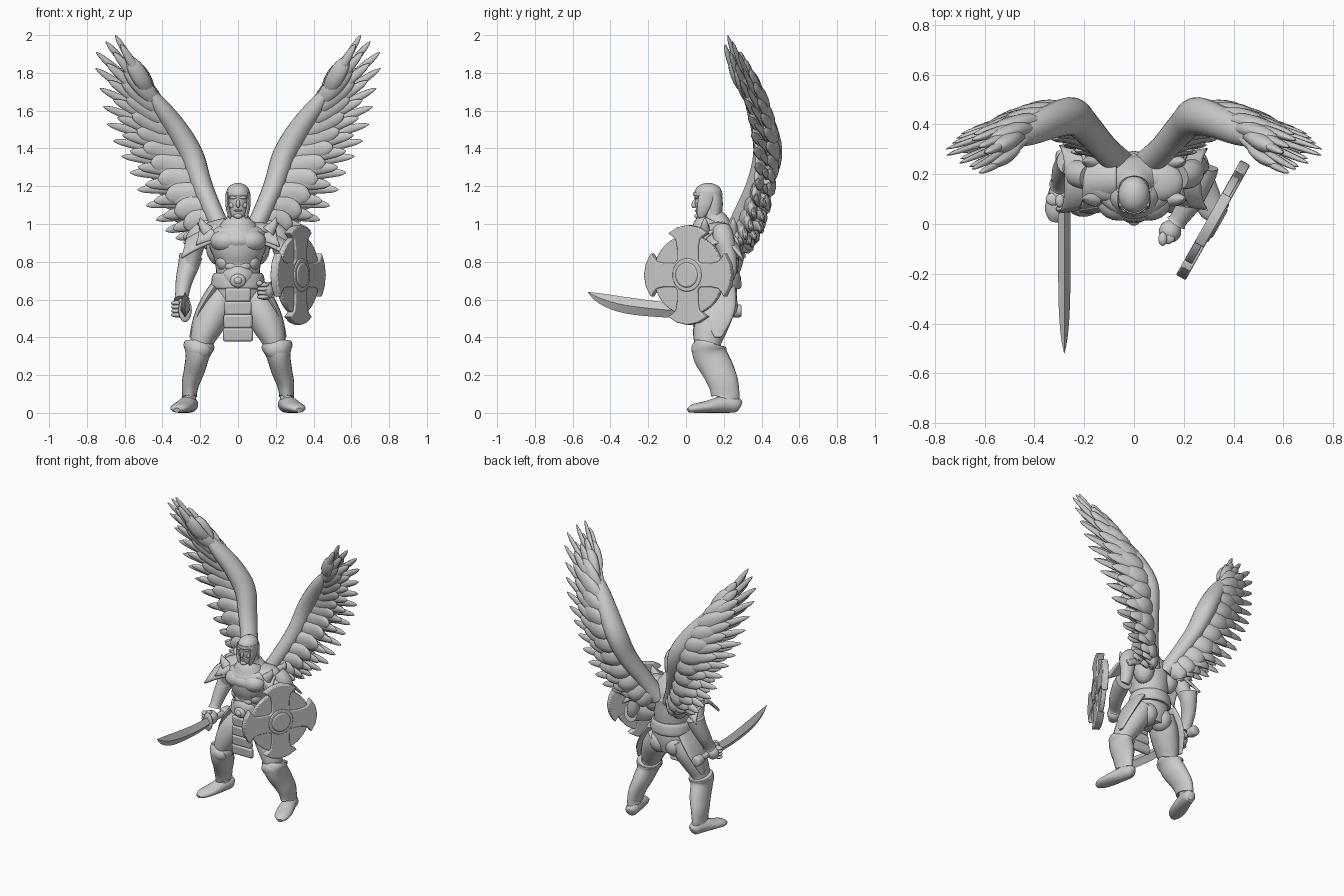
import bpy, bmesh, math
from mathutils import Vector, Matrix, Euler

if "Cube" in bpy.data.objects:
    bpy.data.objects.remove(bpy.data.objects["Cube"])

Y, Z = Vector((0, 1, 0)), Vector((0, 0, 1))
SIDES = (("left", 1), ("right", -1))

stone = bpy.data.materials.new("stone grey")
stone.use_nodes = True
stone.diffuse_color = (.6, .6, .6, 1)
stone.node_tree.nodes["Principled BSDF"].inputs["Base Color"].default_value = stone.diffuse_color


def finish(name, bm, bevel=0, angle=40):
    """Turn a bmesh into a smooth shaded object."""
    bmesh.ops.recalc_face_normals(bm, faces=bm.faces)
    mesh = bpy.data.meshes.new(name)
    bm.to_mesh(mesh)
    bm.free()
    obj = bpy.data.objects.new(name, mesh)
    bpy.context.collection.objects.link(obj)
    mesh.materials.append(stone)
    if bevel:
        mod = obj.modifiers.new("bevel", "BEVEL")
        mod.width, mod.segments = bevel, 2
    bpy.ops.object.select_all(action="DESELECT")
    obj.select_set(True)
    bpy.context.view_layer.objects.active = obj
    bpy.ops.object.shade_smooth_by_angle(angle=math.radians(angle))
    return obj


def spline(rows, t):
    """Catmull-Rom point at t (zero to one) through rows of numbers."""
    n = len(rows) - 1
    i = min(int(t * n), n - 1)
    f = t * n - i
    a, b, c, d = (rows[max(0, min(n, i + k))] for k in (-1, 0, 1, 2))
    return [q + f / 2 * (r - p + f * (2 * p - 5 * q + 4 * r - s + f * (3 * (q - r) + s - p)))
            for p, q, r, s in zip(a, b, c, d)]


def add_tube(bm, rows, ref=Y, segs=20, steps=4):
    """Sweep an ellipse through rows of x, y, z, half width, half depth."""
    count = (len(rows) - 1) * steps
    pts = [spline(rows, i / count) for i in range(count + 1)]
    rings = []
    for i, p in enumerate(pts):
        tangent = Vector(pts[min(i + 1, count)][:3]) - Vector(pts[max(i - 1, 0)][:3])
        across = tangent.cross(ref).normalized()
        deep = across.cross(tangent).normalized()
        rings.append([bm.verts.new(Vector(p[:3])
                                   + across * max(p[3], .001) * math.cos(math.tau * k / segs)
                                   + deep * max(p[4], .001) * math.sin(math.tau * k / segs))
                      for k in range(segs)])
    for lower, upper in zip(rings, rings[1:]):
        for k in range(segs):
            j = (k + 1) % segs
            bm.faces.new((lower[k], lower[j], upper[j], upper[k]))
    bm.faces.new(rings[0])
    bm.faces.new(rings[-1])


def tube(name, rows, side=1, **options):
    bm = bmesh.new()
    add_tube(bm, [(r[0] * side, *r[1:3], r[3], r[-1]) for r in rows], **options)
    return finish(name, bm)


def balls(name, items):
    """Join ellipsoids given as location, radii and optional rotation."""
    bm = bmesh.new()
    for loc, size, *rot in items:
        matrix = Matrix.LocRotScale(Vector(loc), Euler(*rot), Vector(size))
        bmesh.ops.create_uvsphere(bm, u_segments=20, v_segments=12, radius=1, matrix=matrix)
    return finish(name, bm)


def box(name, loc, size, rot, bevel):
    bm = bmesh.new()
    bmesh.ops.create_cube(bm, size=2, matrix=Matrix.LocRotScale(Vector(loc), Euler(rot), Vector(size)))
    return finish(name, bm, bevel)


def both(*items):
    """Mirror ball items across x."""
    return [((s * loc[0], *loc[1:]), size) for loc, size in items for _, s in SIDES]


# Torso, chest armour and stomach
tube("torso", [(0, .17, .52, .09, .08), (0, .17, .6, .13, .1), (0, .16, .7, .115, .11),
               (0, .16, .8, .122, .12), (0, .15, .87, .148, .132), (0, .15, .92, .155, .132),
               (0, .16, .97, .145, .11), (0, .16, 1.01, .08, .07), (0, .14, 1.05, .052, .052),
               (0, .13, 1.1, .048, .05)], segs=28)
balls("chest_armour", both(((.06, .086, .91), (.088, .073, .062)), ((.1, .22, .88), (.07, .07, .1)),
                           ((.1, .17, .97), (.1, .08, .04))) + [((0, .08, .912), (.105, .073, .056))])
balls("stomach_muscles", both(*[((.03, .065, z), (.038, .025, .026)) for z in (.775, .815)],
                              ((.074, .11, .8), (.04, .055, .05))))
balls("buttocks", both(((.06, .2, .57), (.07, .075, .08))))
tube("collar", [(0, .14, .965, .12, .12), (0, .14, .99, .1, .1), (0, .15, 1.015, .07, .075)], segs=28)

# Belt, buckle and hanging front plates
tube("belt", [(0, .16, .655, .135, .125), (0, .16, .67, .143, .133), (0, .16, .72, .138, .13),
              (0, .16, .74, .127, .12)], segs=28)
tube("belly_guard", [(0, .1, .665, .04, .06), (0, .09, .7, .075, .07), (0, .085, .735, .085, .065),
                     (0, .09, .76, .06, .055)])
balls("buckle", [((0, .022, .7), (.042, .02, .036)), ((0, .01, .7), (.022, .016, .02))])
for i in range(4):
    box("front_plate", (0, .042 + .004 * i, .625 - .07 * i), (.068 + .004 * i, .016, .037), (.12, 0, 0), .012)

# Head with open helmet
tube("face", [(0, .09, 1.025, .02, .025), (0, .095, 1.045, .04, .044), (0, .11, 1.09, .05, .062),
              (0, .11, 1.14, .055, .064), (0, .115, 1.18, .05, .06), (0, .115, 1.21, .02, .03)])
balls("face_features", [((0, .046, 1.107), (.01, .016, .024), (-.3, 0, 0)), ((0, .056, 1.071), (.021, .01, .006)),
                        ((0, .062, 1.042), (.023, .017, .014))]
      + both(((.024, .056, 1.14), (.025, .013, .008)), ((.03, .067, 1.1), (.018, .009, .016))))
balls("helmet_dome", [((0, .118, 1.158), (.064, .075, .06))])
tube("helmet_brow", [(0, .115, 1.147, .061, .072), (0, .115, 1.155, .065, .077), (0, .115, 1.17, .064, .075)])
tube("neck_guard", [(0, .155, 1.0, .062, .035), (0, .15, 1.04, .055, .038), (0, .15, 1.1, .06, .045),
                    (0, .145, 1.16, .06, .045)])
for side, s in SIDES:
    tube(side + "_cheek_guard", [(.056, .11, 1.16, .009, .04), (.056, .095, 1.1, .01, .035),
                                 (.045, .08, 1.045, .009, .022), (.038, .075, 1.03, .003, .006)], s)


def pauldron(name, s, start, reach, drop, depth, rise):
    """Arched shoulder plate with flared corners."""
    bm = bmesh.new()
    n = 12
    grid = []
    for i in range(n + 1):
        v = i / n
        row = []
        for j in range(n + 1):
            u = 2 * j / n - 1
            out = v * (1 + .16 * abs(u) ** 3)
            row.append(bm.verts.new((s * (start + reach * out), .18 + depth * u * (.8 + .25 * v),
                                     rise - drop * v ** 1.4 - .09 * abs(u) ** 2.2)))
        grid.append(row)
    for a, b in zip(grid, grid[1:]):
        for j in range(n):
            bm.faces.new((a[j], a[j + 1], b[j + 1], b[j]))
    obj = finish(name, bm)
    obj.modifiers.new("thickness", "SOLIDIFY").thickness = .016 * s


# Paired shoulder armour, legs, boots and side skirts
for side, s in SIDES:
    pauldron(side + "_shoulder_plate", s, .1, .17, .09, .12, .995)
    pauldron(side + "_upper_shoulder_plate", s, .07, .13, .04, .11, 1.015)
    for y in (.1, .25):
        tube(side + "_shoulder_spike", [(.16, y, .96, .035, .03), (.19, y, 1.0, .02, .018),
                                        (.2, y, 1.035, .002, .002)], s)
    tube(side + "_thigh", [(.08, .18, .62, .07, .085), (.12, .155, .54, .088, .1), (.165, .13, .45, .08, .09),
                           (.195, .115, .37, .06, .072), (.21, .125, .3, .05, .055)], s)
    tube(side + "_greave", [(.205, .125, .365, .08, .076), (.208, .122, .345, .081, .09), (.215, .13, .3, .063, .09),
                            (.23, .168, .23, .056, .086), (.25, .197, .16, .047, .08), (.257, .208, .1, .039, .075),
                            (.257, .208, .085, .041, .077)], s)
    balls(side + "_knee_cap", [((s * .203, .065, .33), (.058, .035, .048), (.3, 0, 0))])
    tube(side + "_ankle", [(.255, .21, .13, .032, .045), (.262, .215, .04, .042, .055)], s)
    tube(side + "_foot", [(.245, .285, .035, .02, .028), (.25, .265, .042, .04, .04), (.265, .2, .045, .048, .045),
                          (.292, .11, .032, .055, .032), (.314, .045, .024, .046, .024),
                          (.324, .012, .014, .018, .012)], s, ref=Z)
    tube(side + "_side_skirt", [(.125, .17, .67, .025, .09), (.178, .17, .59, .022, .095),
                                (.222, .17, .5, .016, .075), (.252, .17, .4, .006, .018)], s)
    tube(side + "_upper_arm", [(.18, .19, .97, .05), (.22, .2, .92, .056), (.24, .22, .84, .047),
                               (.258, .23, .76, .04), (.27, .22, .71, .033)], s)


def fist(name, centre, knuckle, s):
    """Closed hand with four curled fingers and a thumb."""
    c, k = Vector(centre), Vector(knuckle)
    items = [(c, (.045, .045, .048))]
    items += [(c + k + Z * (i - 1.5) * .021, (.032, .026, .013)) for i in range(4)]
    balls(name, items + [(c + k * .8 + Vector((-.02 * s, -.01, .04)), (.018, .028, .016))])


# Forearms and hands
tube("right_gauntlet", [(-.25, .25, .83, .062, .058), (-.262, .24, .78, .056, .055), (-.285, .21, .7, .045, .05),
                        (-.297, .17, .62, .036, .04), (-.298, .16, .6, .042, .044)])
fist("right_hand", (-.298, .12, .55), (-.025, -.02, 0), -1)
tube("left_gauntlet", [(.28, .23, .72, .06), (.27, .19, .71, .056), (.225, .09, .68, .048),
                       (.18, .02, .655, .037), (.17, .005, .65, .042)], ref=Z)
fist("left_hand", (.145, -.03, .645), (-.012, -.025, 0), 1)

# Curved sword
tube("sword_blade", [(-.28, .08, .545, .025, .036), (-.28, -.1, .545, .025, .04), (-.28, -.32, .57, .023, .043),
                     (-.28, -.45, .605, .014, .028), (-.28, -.52, .64, .001, .001)], ref=Z, segs=4)
tube("sword_handle", [(-.28, .06, .545, .02), (-.28, .27, .54, .02)], ref=Z)
tube("sword_pommel", [(-.28, .225, .54, .022), (-.28, .24, .54, .034), (-.28, .285, .54, .034),
                      (-.28, .295, .54, .025)], ref=Z)
balls("sword_guard", [((-.28, .06, .545), (.035, .016, .065))])


def shield_layer(name, outline, low, high, bevel):
    """Extrude a polar outline and face it outward on the arm."""
    bm = bmesh.new()
    face = bm.faces.new([bm.verts.new((r * math.cos(a), r * math.sin(a), low)) for r, a in outline])
    top = bmesh.ops.extrude_face_region(bm, geom=[face])["geom"]
    bmesh.ops.translate(bm, vec=Z * (high - low), verts=[v for v in top if isinstance(v, bmesh.types.BMVert)])
    turn = Vector((.87, -.49, 0)).to_track_quat("Z", "Y").to_matrix().to_4x4()
    bm.transform(Matrix.Translation((.318, .016, .73)) @ turn)
    finish(name, bm, bevel)


def circle(radius):
    return [(radius, math.tau * i / 48) for i in range(48)]


# Shield with flared cross arms
half_arm = [(.1, -40), (.155, -24), (.2, -21), (.225, -24), (.25, -28), (.26, -14), (.265, 0)]
arm = half_arm + [(r, -a) for r, a in half_arm[-2::-1]]
shield_layer("shield_disc", circle(.212), -.02, .012, .005)
shield_layer("shield_cross", [(r, math.radians(a + 90 * k)) for k in range(4) for r, a in arm], -.022, .022, .006)
shield_layer("shield_ring", circle(.088), 0, .027, .006)
shield_layer("shield_boss", circle(.068), 0, .033, .01)

# Wings: a thick arm carrying overlapping layers of feathers
BONE = [(.05, .24, .9, .05, .06), (.115, .3, 1.03, .05, .06), (.19, .385, 1.2, .056, .068),
        (.245, .432, 1.36, .064, .077), (.325, .415, 1.5, .06, .07), (.42, .37, 1.63, .046, .055),
        (.51, .32, 1.75, .014, .016)]
TIPS = [(.29, .34, .9), (.39, .4, .97), (.5, .41, 1.12), (.59, .4, 1.31), (.68, .37, 1.49),
        (.725, .33, 1.69), (.755, .28, 1.9), (.65, .22, 2)]
# Each layer: feather count, length, half width, half thickness, shift to the back
LAYERS = [(16, 1, .027, .013, 0), (15, .84, .033, .015, -.035), (16, .72, .042, .018, .03),
          (14, .62, .062, .026, -.03), (12, .54, .07, .034, .025)]
for side, s in SIDES:
    tube(side + "_wing_arm", BONE, s)
    bm = bmesh.new()
    for count, length, wide, thick, shift in LAYERS:
        for i in range(count):
            t = i / (count - 1)
            root, tip = Vector(spline(BONE, t * .9)[:3]), Vector(spline(TIPS, t))
            reach = (tip - root) * length
            slim = 1 - .3 * t * t
            rows = []
            for f, w in ((0, .6), (.3, 1), (.65, 1.05), (.9, .7), (1, .12)):
                bow = math.sin(math.pi * f)
                p = root + reach * f + Y * (.03 * bow * (1 - 1.3 * t ** 3) + shift * min(1, f * 3))
                p += Z * .02 * bow * (1 - t)
                rows.append((p.x * s, p.y, p.z, wide * w * slim, thick * w))
            add_tube(bm, rows, ref=Vector((.35 * s, 1, .1)), segs=10, steps=3)
    finish(side + "_wing_feathers", bm, angle=60)
